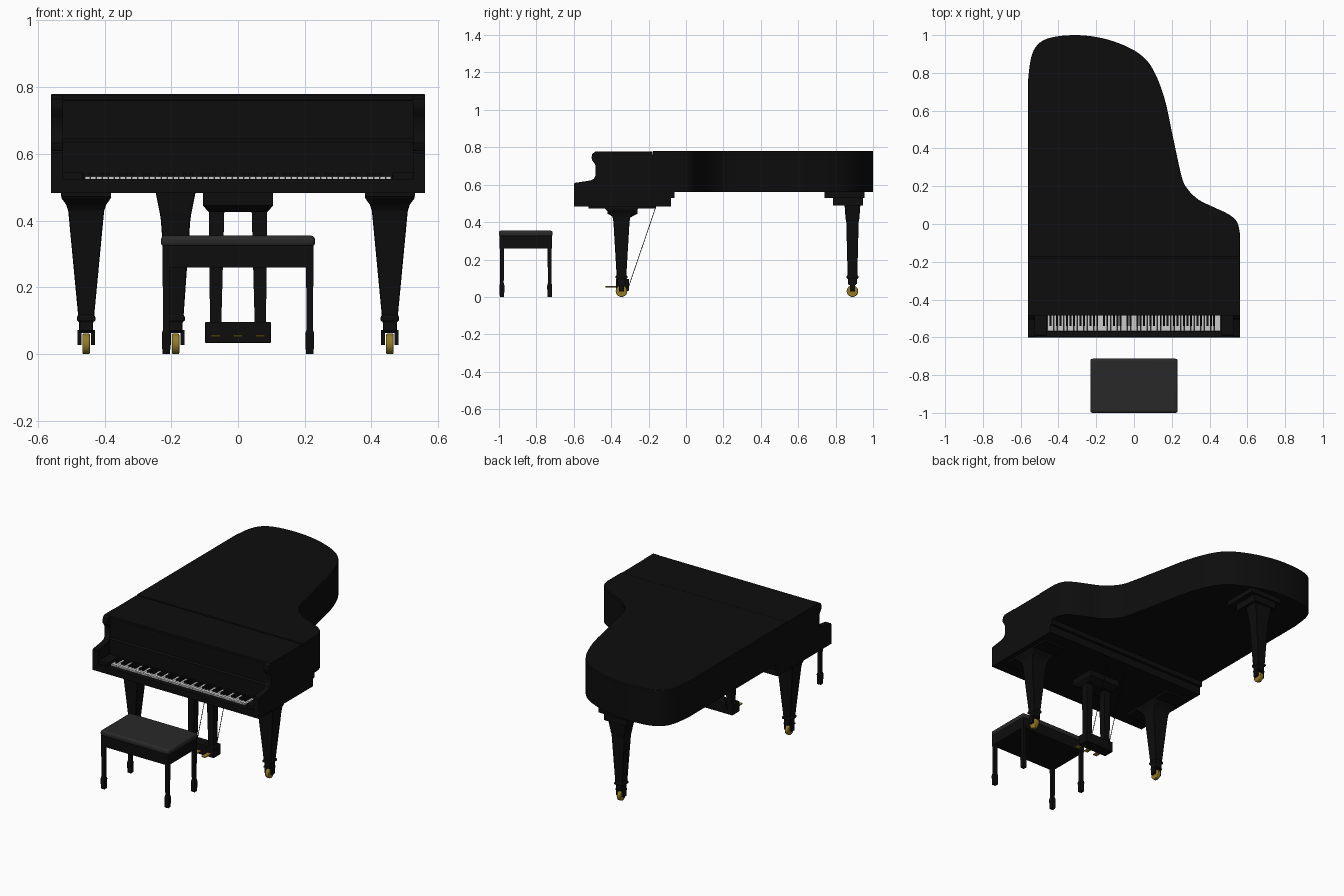
import bpy, math
from mathutils import Vector

if "Cube" in bpy.data.objects:
    bpy.data.objects.remove(bpy.data.objects["Cube"])


def mat(name, r, g, b):
    m = bpy.data.materials.new(name)
    m.diffuse_color = (r, g, b, 1)
    m.use_nodes = True
    m.node_tree.nodes["Principled BSDF"].inputs["Base Color"].default_value = m.diffuse_color
    return m


BLACK = mat("black lacquer", 0.004, 0.004, 0.004)
PAD = mat("dark leather", 0.022, 0.022, 0.022)
IVORY = mat("ivory", 0.75, 0.75, 0.73)
BRASS = mat("brass", 0.30, 0.20, 0.02)


def make(name, verts, faces, m=BLACK, bevel=0, segs=2, smooth=False):
    me = bpy.data.meshes.new(name)
    me.from_pydata([tuple(v) for v in verts], [], faces)
    me.materials.append(m)
    ob = bpy.data.objects.new(name, me)
    bpy.context.collection.objects.link(ob)
    bpy.ops.object.select_all(action='DESELECT')
    ob.select_set(True)
    bpy.context.view_layer.objects.active = ob
    bpy.ops.object.mode_set(mode='EDIT')
    bpy.ops.mesh.select_all(action='SELECT')
    bpy.ops.mesh.normals_make_consistent(inside=False)
    bpy.ops.object.mode_set(mode='OBJECT')
    if bevel:
        b = ob.modifiers.new("bevel", 'BEVEL')
        b.width, b.segments, b.limit_method = bevel, segs, 'ANGLE'
    if smooth:
        bpy.ops.object.shade_smooth_by_angle(angle=math.radians(35))
    return ob


def loft(name, rings, m=BLACK, **kw):
    """Skin a stack of equal-length point rings, capped at both ends."""
    n = len(rings[0])
    verts = [p for r in rings for p in r]
    faces = [(k*n + i, k*n + (i+1) % n, (k+1)*n + (i+1) % n, (k+1)*n + i)
             for k in range(len(rings)-1) for i in range(n)]
    faces += [tuple(range(n))[::-1], tuple(range(len(verts)-n, len(verts)))]
    return make(name, verts, faces, m, **kw)


def rect(x, y, z, hx, hy):
    return [(x-hx, y-hy, z), (x+hx, y-hy, z), (x+hx, y+hy, z), (x-hx, y+hy, z)]


def box(name, x0, x1, y0, y1, z0, z1, m=BLACK, **kw):
    cx, cy, hx, hy = (x0+x1)/2, (y0+y1)/2, (x1-x0)/2, (y1-y0)/2
    return loft(name, [rect(cx, cy, z0, hx, hy), rect(cx, cy, z1, hx, hy)], m, **kw)


def plan(name, pts, z0, z1, **kw):
    return loft(name, [[(x, y, z) for x, y in pts] for z in (z0, z1)], smooth=True, **kw)


def side(name, prof, x0, x1, **kw):
    return loft(name, [[(x, y, z) for y, z in prof] for x in (x0, x1)], **kw)


def rod(name, a, b, r, m, n=12, **kw):
    a, b = Vector(a), Vector(b)
    q = (b-a).to_track_quat('Z', 'Y')
    ring = [q @ Vector((r*math.cos(t*math.tau/n), r*math.sin(t*math.tau/n), 0)) for t in range(n)]
    return loft(name, [[a+v for v in ring], [b+v for v in ring]], m, smooth=True, **kw)


def spline(p, steps=4):
    """Catmull-Rom curve through the control points."""
    p = [Vector(q) for q in p]
    e = [p[0]] + p + [p[-1]]
    out = []
    for i in range(1, len(e)-2):
        a, b, c, d = e[i-1:i+3]
        for s in range(steps):
            t = s/steps
            out.append(0.5*(2*b + (c-a)*t + (2*a-5*b+4*c-d)*t*t + (3*b-a-3*c+d)*t**3))
    return out + [p[-1]]


# Curved case and lid
curve = spline([(-0.56, 0.77), (-0.545, 0.88), (-0.51, 0.95), (-0.44, 0.987), (-0.32, 1.0),
                (-0.2, 0.99), (-0.08, 0.957), (0.03, 0.9), (0.1, 0.82), (0.16, 0.67),
                (0.2, 0.49), (0.25, 0.26), (0.28, 0.19), (0.34, 0.13), (0.42, 0.09),
                (0.5, 0.052), (0.545, 0.012), (0.56, -0.045)])


def outline(y):
    return [(-0.56, y)] + [tuple(v) for v in curve] + [(0.56, y)]


plan("case_rim", outline(-0.47), 0.56, 0.762)
plan("main_lid", outline(-0.176), 0.76, 0.78, bevel=0.003)
box("front_lid_flap", -0.56, 0.56, -0.485, -0.179, 0.76, 0.777, bevel=0.003)

# Keybed and its rear step
box("keybed", -0.56, 0.56, -0.6, -0.08, 0.483, 0.515)
box("keybed_rear", -0.56, 0.56, -0.47, -0.08, 0.51, 0.565)
box("keybed_step", -0.56, 0.56, -0.2, -0.062, 0.53, 0.565)
box("key_slip", -0.526, 0.526, -0.6, -0.568, 0.5, 0.525, bevel=0.003)
side("fallboard", [(-0.485, 0.51), (-0.485, 0.635), (-0.478, 0.645), (-0.478, 0.762),
                   (-0.44, 0.762), (-0.44, 0.51)], -0.526, 0.526)

# Arms with scrolled fronts, and cheek blocks
arm = [(-0.6, 0.483), (-0.6, 0.603), (-0.594, 0.61), (-0.51, 0.623), (-0.492, 0.632),
       (-0.483, 0.65), (-0.483, 0.70), (-0.49, 0.715), (-0.502, 0.73), (-0.505, 0.745),
       (-0.501, 0.765), (-0.485, 0.777), (-0.4, 0.777), (-0.4, 0.483)]
for s, tag in ((-1, "left"), (1, "right")):
    side(tag + "_arm", arm, *sorted((s*0.525, s*0.56)), smooth=True)
    x0, x1 = sorted((s*0.463, s*0.526))
    box(tag + "_cheek_block", x0, x1, -0.59, -0.48, 0.5, 0.545, bevel=0.004)

# Keyboard: 52 naturals and 36 sharps
w = 0.92/52
for i in range(52):
    x = -0.46 + i*w
    box("white_key", x+0.0008, x+w-0.0008, -0.566, -0.48, 0.51, 0.532, IVORY)
    if i % 7 in (0, 2, 3, 5, 6) and i < 51:
        box("black_key", x+w-0.0052, x+w+0.0052, -0.54, -0.48, 0.525, 0.542)


# Tapered legs on brass casters
def leg(tag, x, y, head):
    prof = head + [(0.115, 0.024, 0.026), (0.113, 0.028, 0.031), (0.1, 0.028, 0.031),
                   (0.097, 0.021, 0.024), (0.068, 0.021, 0.024)]
    loft(tag + "_leg", [rect(x, y, *p) for p in prof], bevel=0.003, segs=1)
    box(tag + "_caster_top", x-0.026, x+0.026, y-0.02, y+0.02, 0.063, 0.072)
    for s in (-1, 1):
        x0, x1 = sorted((x+s*0.014, x+s*0.026))
        box(tag + "_caster_fork", x0, x1, y-0.014, y+0.014, 0.028, 0.07)
    rod(tag + "_caster_wheel", (x-0.011, y, 0.031), (x+0.011, y, 0.031), 0.031, BRASS, 24, bevel=0.004)


for s, tag in ((-1, "front_left"), (1, "front_right")):
    x = s*0.455
    box(tag + "_leg_plate", x-0.075, x+0.075, -0.52, -0.16, 0.472, 0.484)
    leg(tag, x, -0.345, [(0.474, 0.075, 0.09), (0.466, 0.073, 0.083), (0.448, 0.06, 0.062),
                         (0.43, 0.054, 0.048), (0.4, 0.051, 0.043)])
box("rear_leg_upper_plate", -0.30, -0.08, 0.74, 0.955, 0.53, 0.562)
box("rear_leg_lower_plate", -0.265, -0.11, 0.785, 0.945, 0.488, 0.532)
leg("rear", -0.187, 0.89, [(0.49, 0.061, 0.042), (0.42, 0.047, 0.037), (0.4, 0.044, 0.033)])

# Pedal lyre
loft("lyre_head", [rect(0, -0.34, *p) for p in
                   [(0.484, 0.105, 0.08), (0.445, 0.105, 0.08), (0.426, 0.088, 0.045)]])
for s, tag in ((-1, "left"), (1, "right")):
    loft(tag + "_lyre_post", [rect(s*0.064, -0.338, 0.43, 0.023, 0.023),
                              rect(s*0.067, -0.338, 0.09, 0.017, 0.02)])
    rod(tag + "_lyre_brace", (s*0.065, -0.305, 0.06), (s*0.065, -0.16, 0.485), 0.002, BLACK, 6)
box("pedal_box", -0.099, 0.099, -0.375, -0.305, 0.033, 0.097, bevel=0.004)
for x in (-0.067, 0, 0.067):
    box("pedal", x-0.014, x+0.014, -0.432, -0.37, 0.051, 0.058, BRASS, bevel=0.003)

# Bench
box("bench_cushion", -0.231, 0.231, -1.0, -0.713, 0.322, 0.355, PAD, bevel=0.012, segs=3, smooth=True)
box("bench_frame", -0.226, 0.226, -0.996, -0.717, 0.26, 0.325)
for x in (-0.215, 0.215):
    for y in (-0.984, -0.729):
        loft("bench_leg", [rect(x, y, z, h, h) for z, h in
                           [(0.265, 0.011), (0.075, 0.0095), (0.06, 0.0135), (0, 0.0115)]])
